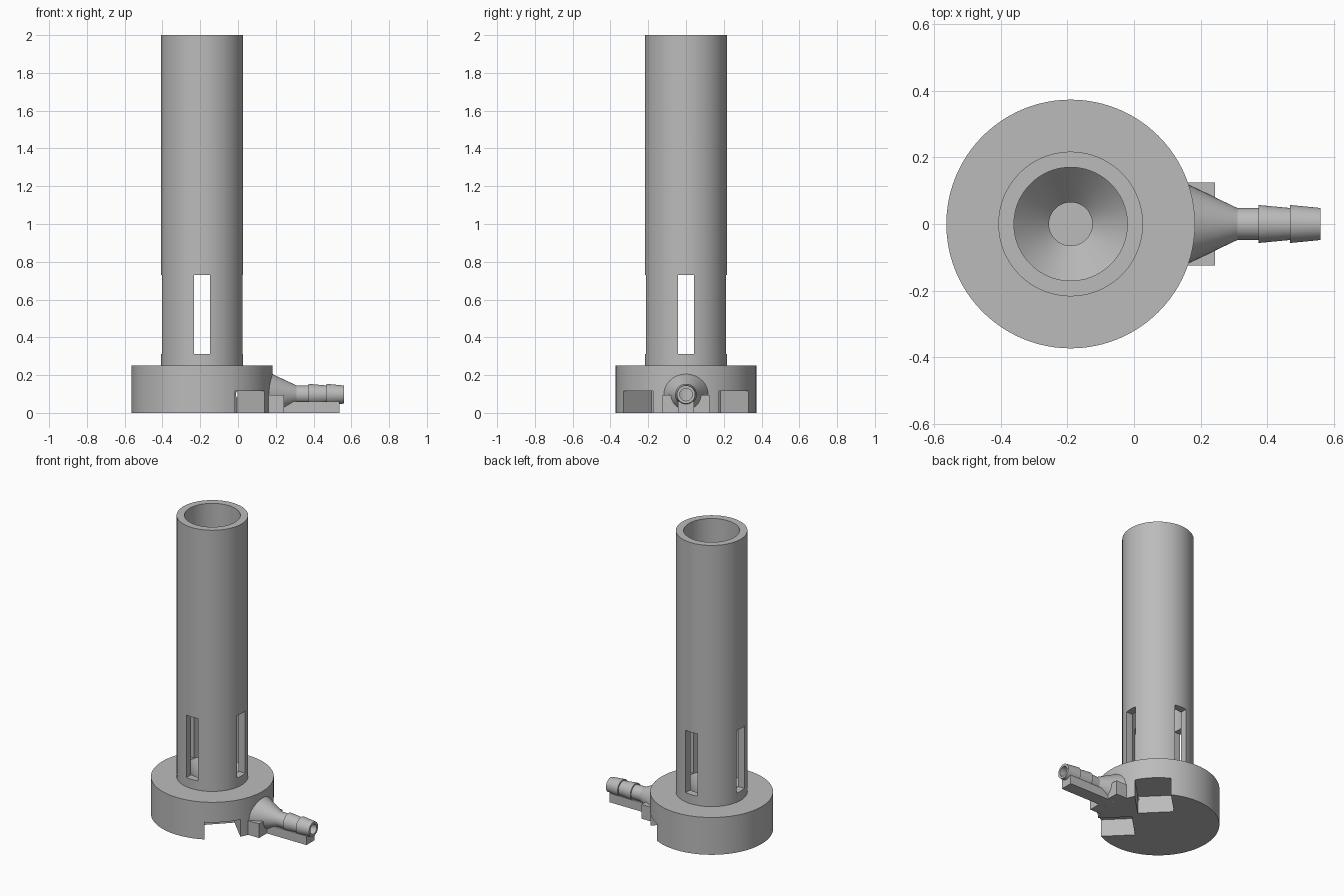
import bpy, bmesh, math
from mathutils import Matrix, Vector

cube = bpy.data.objects.get("Cube")
if cube:
    bpy.data.objects.remove(cube, do_unlink=True)

CX = -0.19       # axis of the burner
NOZZLE_Z = 0.097  # axis of the hose nozzle

grey = bpy.data.materials.new("plain grey")
grey.use_nodes = True
colour = (0.5, 0.5, 0.5, 1)
grey.diffuse_color = colour
grey.node_tree.nodes["Principled BSDF"].inputs["Base Color"].default_value = colour


def make_object(name, bm):
    bmesh.ops.recalc_face_normals(bm, faces=bm.faces)
    mesh = bpy.data.meshes.new(name)
    bm.to_mesh(mesh)
    bm.free()
    mesh.materials.append(grey)
    obj = bpy.data.objects.new(name, mesh)
    bpy.context.collection.objects.link(obj)
    return obj


def lathe(name, profile, matrix, segments=96):
    """Revolve (radius, height) points that start and end on the axis."""
    bm = bmesh.new()
    verts = [bm.verts.new((r, 0, z)) for r, z in profile]
    edges = [bm.edges.new(pair) for pair in zip(verts, verts[1:])]
    bmesh.ops.spin(bm, geom=verts + edges, cent=(0, 0, 0), axis=(0, 0, 1),
                   angle=math.tau, steps=segments, use_merge=True)
    bmesh.ops.remove_doubles(bm, verts=bm.verts, dist=0.0001)
    bm.transform(matrix)
    return make_object(name, bm)


def box(name, low, high, matrix=Matrix()):
    bm = bmesh.new()
    bmesh.ops.create_cube(bm, size=1)
    low, high = Vector(low), Vector(high)
    bm.transform(matrix @ Matrix.Translation((low + high) / 2)
                 @ Matrix.Diagonal((*(high - low), 1)))
    return make_object(name, bm)


def cut(obj, cutter):
    bpy.context.view_layer.objects.active = obj
    mod = obj.modifiers.new("cut", 'BOOLEAN')
    mod.operation = 'DIFFERENCE'
    mod.solver = 'EXACT'
    mod.object = cutter
    bpy.ops.object.modifier_apply(modifier=mod.name)
    bpy.data.objects.remove(cutter, do_unlink=True)


def smooth(obj):
    bpy.ops.object.select_all(action='DESELECT')
    obj.select_set(True)
    bpy.context.view_layer.objects.active = obj
    bpy.ops.object.shade_smooth_by_angle(angle=math.radians(20))


centre = Matrix.Translation((CX, 0, 0))
along_x = Matrix.Translation((0, 0, NOZZLE_Z)) @ Matrix.Rotation(math.pi / 2, 4, 'Y')

# Base and hollow tube with a funnel leading down to the gas chamber
body = lathe("base_and_tube", [
    (0, 0), (0.373, 0), (0.373, 0.25), (0.217, 0.25), (0.217, 2), (0.17, 2),
    (0.17, 0.31), (0.065, 0.2), (0.065, 0.05), (0, 0.05)], centre)

# Four air slots in the tube and four diagonal notches under the base
for i in range(4):
    turn = centre @ Matrix.Rotation(i * math.pi / 2, 4, 'Z')
    cut(body, box("slot_cutter", (0.1, -0.043, 0.312), (0.3, 0.043, 0.73), turn))
    diagonal = turn @ Matrix.Rotation(math.pi / 4, 4, 'Z')
    cut(body, box("notch_cutter", (0.15, -0.11, -0.1), (0.5, 0.11, 0.115), diagonal))

# Barbed hose nozzle
nozzle = lathe("hose_nozzle", [
    (0, 0.15), (0.124, 0.15), (0.048, 0.31), (0.048, 0.373), (0.057, 0.373),
    (0.048, 0.468), (0.057, 0.468), (0.048, 0.56), (0, 0.56)], along_x, 48)
cut(nozzle, box("ground_cutter", (0, -0.3, -0.2), (0.7, 0.3, 0)))

# Gas bore through the nozzle into the chamber
for part in (body, nozzle):
    cut(part, lathe("bore_cutter", [(0, CX), (0.033, CX), (0.033, 0.7), (0, 0.7)],
                    along_x, 32))
    smooth(part)

# Supports below the nozzle
box("nozzle_rib", (0.2, -0.042, 0), (0.537, 0.042, 0.06))
for name, side in (("left", 1), ("right", -1)):
    ys = sorted((side * 0.04, side * 0.124))
    box("nozzle_bracket_" + name, (0.16, ys[0], 0), (0.243, ys[1], 0.095))
